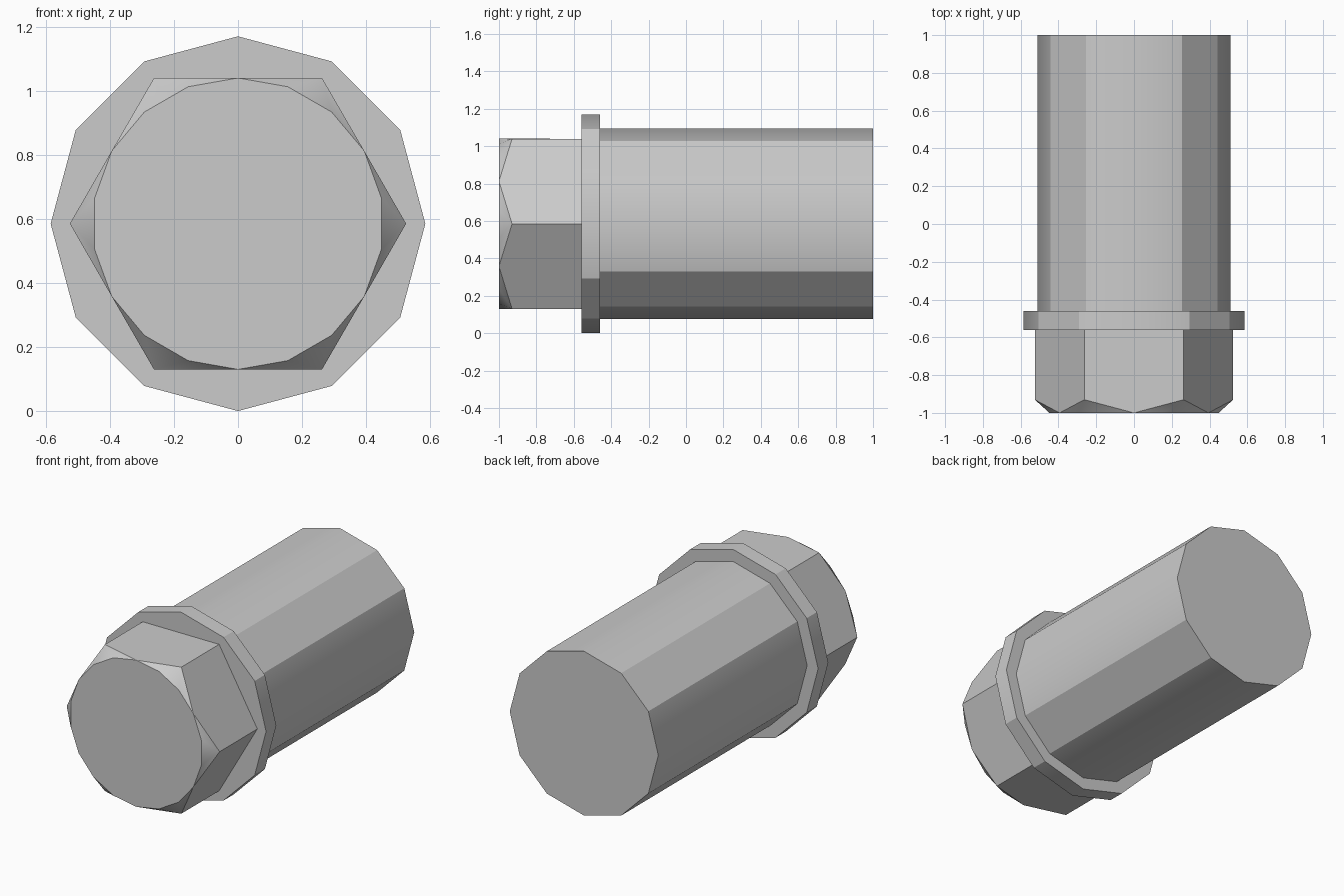
import bpy, bmesh
from math import sin, cos, radians

cube = bpy.data.objects.get("Cube")
if cube:
    bpy.data.objects.remove(cube)

AXIS_Z = 0.585

steel = bpy.data.materials.new("grey steel")
steel.use_nodes = True
GREY = (0.6, 0.6, 0.6, 1)
steel.diffuse_color = GREY
steel.node_tree.nodes["Principled BSDF"].inputs["Base Color"].default_value = GREY


def ring(bm, sides, radius, y, start=0):
    """Vertices around the bolt axis, starting from the top."""
    angles = [radians(start + 360 * i / sides) for i in range(sides)]
    return [bm.verts.new((radius * sin(a), y, AXIS_Z + radius * cos(a))) for a in angles]


def finish(bm, name):
    bmesh.ops.recalc_face_normals(bm, faces=bm.faces)
    mesh = bpy.data.meshes.new(name)
    bm.to_mesh(mesh)
    bm.free()
    mesh.materials.append(steel)
    obj = bpy.data.objects.new(name, mesh)
    bpy.context.collection.objects.link(obj)
    return obj


def prism(name, sides, radius, front, back):
    """Closed prism whose sides blend in pairs across every third edge."""
    bm = bmesh.new()
    a, b = ring(bm, sides, radius, front), ring(bm, sides, radius, back)
    bm.faces.new(a)
    bm.faces.new(b)
    for i in range(sides):
        j = (i + 1) % sides
        bm.faces.new((a[i], a[j], b[j], b[i])).smooth = True
    for e in bm.edges:
        e.smooth = False
    for i in range(0, sides, 3):
        bm.edges.get((a[i], b[i])).smooth = True
    return finish(bm, name)


# Shaft and flange
prism("shaft", 12, 0.51, -0.46, 1.0)
prism("flange", 12, 0.585, -0.56, -0.46)

# Hexagonal head with chamfered corners around a rounder front face
bm = bmesh.new()
tip = ring(bm, 18, 0.455, -1.0)
corner = ring(bm, 6, 0.525, -0.93, 30)
base = ring(bm, 6, 0.525, -0.56, 30)
bm.faces.new(tip)
bm.faces.new(base)
for i in range(6):
    j = (i + 1) % 6
    bm.faces.new((corner[i], tip[3 * j], corner[j], base[j], base[i]))
    for k in range(3 * i, 3 * i + 3):
        bm.faces.new((corner[i], tip[k], tip[(k + 1) % 18])).smooth = True
for e in bm.edges:
    e.smooth = all(f.smooth for f in e.link_faces)
finish(bm, "hex_head")
